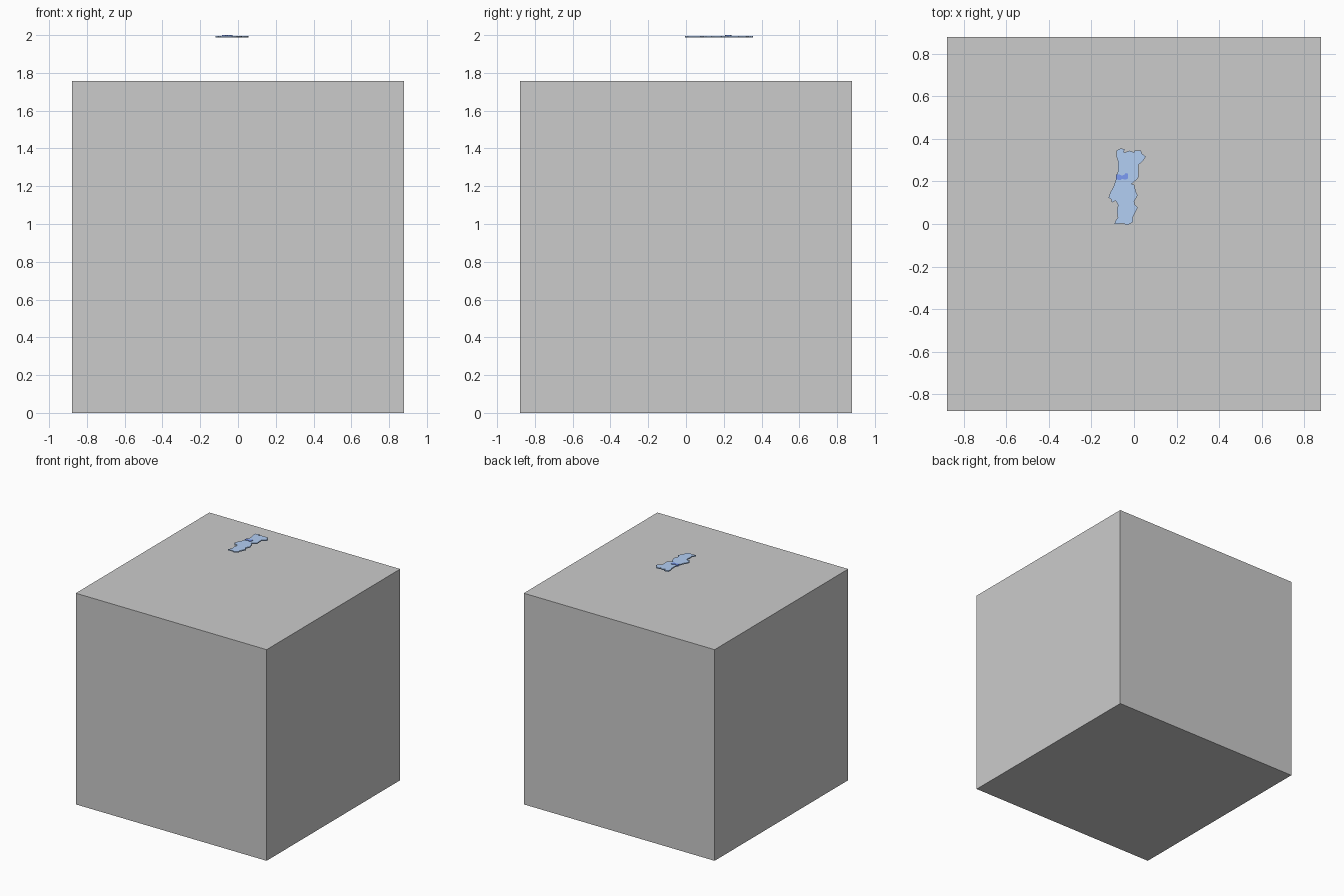
import bpy, bmesh


def paint(obj, name, rgb):
    mat = bpy.data.materials.new(name)
    mat.diffuse_color = (*rgb, 1)
    obj.data.materials.append(mat)


def slab(name, outline, z0, z1):
    # Flat plate: outline extruded from z0 to z1
    bm = bmesh.new()
    face = bm.faces.new([bm.verts.new((x, y, z0)) for x, y in outline])
    ext = bmesh.ops.extrude_face_region(bm, geom=[face])
    for v in ext["geom"]:
        if isinstance(v, bmesh.types.BMVert):
            v.co.z = z1
    bmesh.ops.recalc_face_normals(bm, faces=bm.faces)
    mesh = bpy.data.meshes.new(name)
    bm.to_mesh(mesh)
    bm.free()
    obj = bpy.data.objects.new(name, mesh)
    bpy.context.collection.objects.link(obj)
    return obj


# Large plain cube
bpy.ops.mesh.primitive_cube_add(size=1.756, location=(0, 0, 0.878))
bpy.context.object.name = "base_cube"

# Country map floating above the cube, clockwise from the north-west corner
coast = [(-.083, .345), (-.062, .355), (-.045, .352), (-.047, .335), (-.02, .345),
         (0, .336), (.002, .345), (.033, .345), (.037, .331), (.055, .317),
         (.048, .304), (.03, .284), (.02, .278), (.022, .222), (.014, .21),
         (-.012, .188), (.001, .184), (.01, .15), (.017, .135), (.001, .105),
         (.003, .092), (.018, .078), (.004, .05), (-.006, .03), (-.005, .01),
         (-.02, 0), (-.032, -.005), (-.05, .002), (-.092, 0), (-.088, .012),
         (-.076, .03), (-.08, .06), (-.075, .09), (-.087, .11), (-.104, .1),
         (-.107, .115), (-.12, .124), (-.111, .15), (-.096, .175), (-.085, .21),
         (-.075, .25), (-.074, .29), (-.083, .32)]
country = slab("country_map", coast, 1.987, 1.996)
paint(country, "light_blue", (.45, .62, .9))

# Highlighted district, slightly raised
border = [(-.085, .232), (-.07, .234), (-.058, .227), (-.045, .232), (-.038, .24),
          (-.028, .236), (-.029, .213), (-.042, .208), (-.055, .212), (-.065, .206),
          (-.085, .21)]
district = slab("highlighted_district", border, 1.987, 2.0)
paint(district, "deep_blue", (.2, .33, .9))
